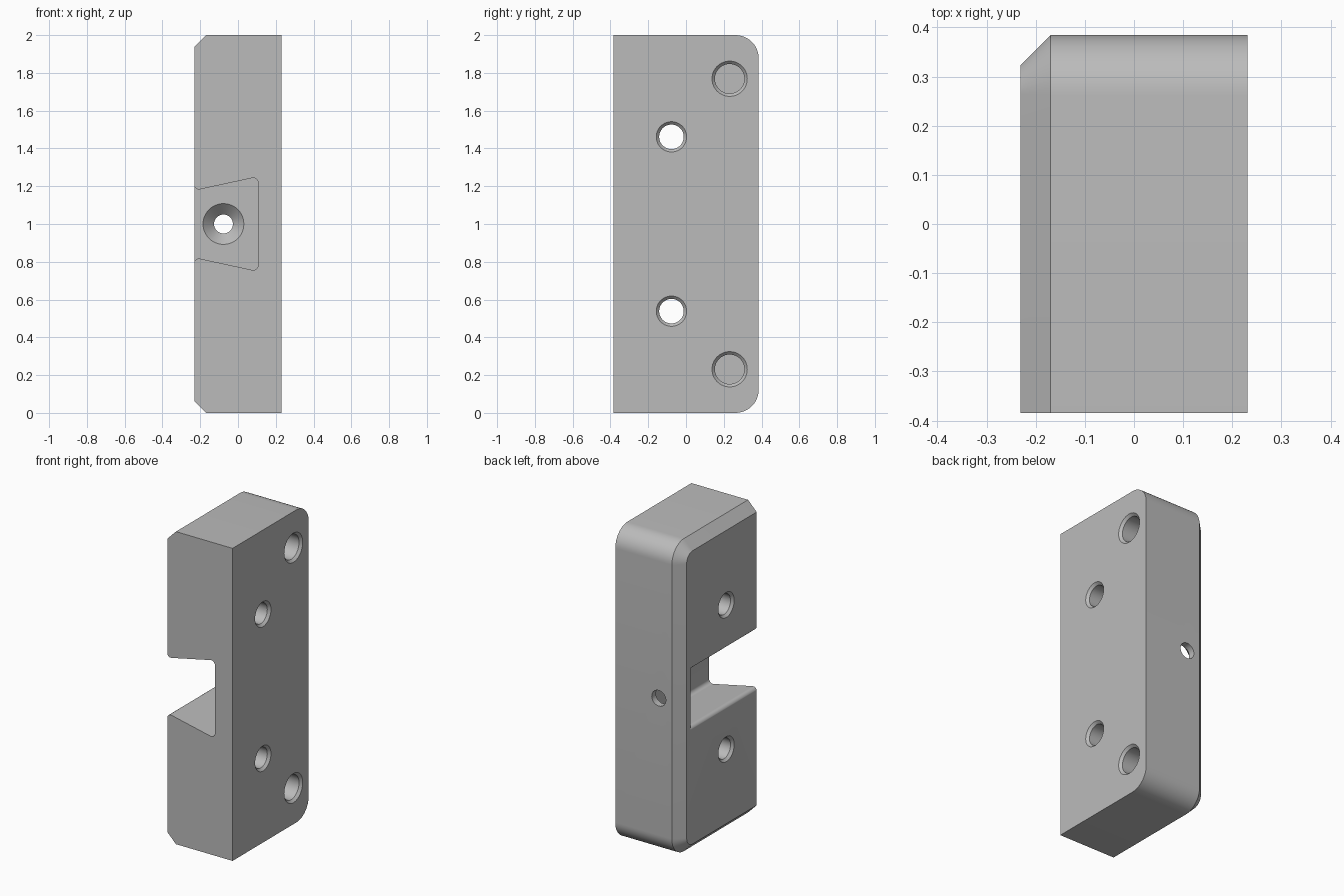
import bpy, bmesh
from math import sin, cos, pi
from mathutils import Vector

if "Cube" in bpy.data.objects:
    bpy.data.objects.remove(bpy.data.objects["Cube"])

grey = bpy.data.materials.new("plain_grey")
grey.use_nodes = True
grey.diffuse_color = (0.5, 0.5, 0.5, 1)
grey.node_tree.nodes["Principled BSDF"].inputs["Base Color"].default_value = (0.5, 0.5, 0.5, 1)


def rounded(corners, steps=12):
    """Polygon from (a, b, radius) corners, with arcs at the rounded ones."""
    out = []
    for i, (a, b, r) in enumerate(corners):
        p = Vector((a, b))
        if r == 0:
            out.append(p)
            continue
        u = (Vector(corners[i - 1][:2]) - p).normalized()
        v = (Vector(corners[(i + 1) % len(corners)][:2]) - p).normalized()
        half = u.angle(v) / 2
        axis = (u + v).normalized()
        centre = p + axis * (r / sin(half))
        start = p + u * (r * cos(half) / sin(half)) - centre
        end = p + v * (r * cos(half) / sin(half)) - centre
        sweep = start.angle(end)
        for k in range(steps + 1):
            t = k / steps
            out.append(centre + (start * sin((1 - t) * sweep) + end * sin(t * sweep)) / sin(sweep))
    return out


def loft(name, rings):
    """Closed solid through rings that share a point count."""
    bm = bmesh.new()
    loops = [[bm.verts.new(p) for p in ring] for ring in rings]
    n = len(loops[0])
    for low, high in zip(loops, loops[1:]):
        for i in range(n):
            j = (i + 1) % n
            bm.faces.new((low[i], low[j], high[j], high[i]))
    bm.faces.new(loops[0])
    bm.faces.new(loops[-1])
    bmesh.ops.recalc_face_normals(bm, faces=bm.faces)
    mesh = bpy.data.meshes.new(name)
    bm.to_mesh(mesh)
    bm.free()
    mesh.materials.append(grey)
    ob = bpy.data.objects.new(name, mesh)
    bpy.context.collection.objects.link(ob)
    return ob


def hole(name, axis, centre, stations):
    """Round cutter along x or y; stations are (position, radius)."""
    rings = []
    for pos, r in stations:
        ring = []
        for k in range(48):
            a = 2 * pi * k / 48
            s, z = centre[0] + r * cos(a), centre[1] + r * sin(a)
            ring.append((pos, s, z) if axis == "x" else (s, pos, z))
        rings.append(ring)
    return loft(name, rings)


W, D, H = 0.231, 0.385, 2.0
BEVEL, ROUND, LIP = 0.0615, 0.123, 0.0154


def outline(x, inset):
    lo, hi, back, r = inset, H - inset, D - inset, ROUND - inset
    pts = rounded([(-D, lo, 0), (back, lo, r), (back, hi, r), (-D, hi, 0)])
    return [(x, p.x, p.y) for p in pts]


# Block with rounded back corners and a bevel round three edges of one side
body = loft("block_body", [outline(W, 0), outline(BEVEL - W, 0), outline(-W, BEVEL)])

# Dovetail slot, open at the front and the left-hand side of the front view
half = [(-0.3, 0.225, 0), (-W - 0.001, 0.225, 0), (-W - 0.001, 0.177, 0.025), (0.106, 0.25, 0.025)]
section = half + [(x, -z, r) for x, z, r in reversed(half)]
profile = rounded([(x, 1 + z, r) for x, z, r in section], 8)
SLOT_END = 0.285
cutters = [loft("slot_cutter", [[(p.x, y, p.y) for p in profile] for y in (-0.5, SLOT_END)])]

# Countersunk screw hole in the slot's end wall
cutters.append(hole("screw_hole_cutter", "y", (-0.077, 1), [
    (SLOT_END - 0.01, 0.118), (SLOT_END + 0.058, 0.05), (D + 0.05, 0.05)]))

# Through holes and blind pockets, all with bevelled rims
E = 0.01
for side in (-1, 1):
    cutters.append(hole("through_hole_cutter", "x", (-0.077, 1 + side * 0.4615), [
        (W + E, 0.065 + LIP + E), (W - LIP, 0.065), (LIP - W, 0.065), (-W - E, 0.065 + LIP + E)]))
    cutters.append(hole("pocket_cutter", "x", (0.231, 1 + side * 0.769), [
        (W + E, 0.078 + LIP + E), (W - LIP, 0.078), (W - 0.2, 0.078)]))

for cutter in cutters:
    mod = body.modifiers.new(cutter.name, "BOOLEAN")
    mod.operation = "DIFFERENCE"
    mod.solver = "EXACT"
    mod.object = cutter
    cutter.hide_render = True

# Apply the cuts, drop the cutters and shade
bpy.ops.object.select_all(action="DESELECT")
bpy.context.view_layer.objects.active = body
body.select_set(True)
for mod in list(body.modifiers):
    bpy.ops.object.modifier_apply(modifier=mod.name)
for cutter in cutters:
    bpy.data.objects.remove(cutter)
bpy.ops.object.shade_smooth_by_angle(angle=pi / 6)
